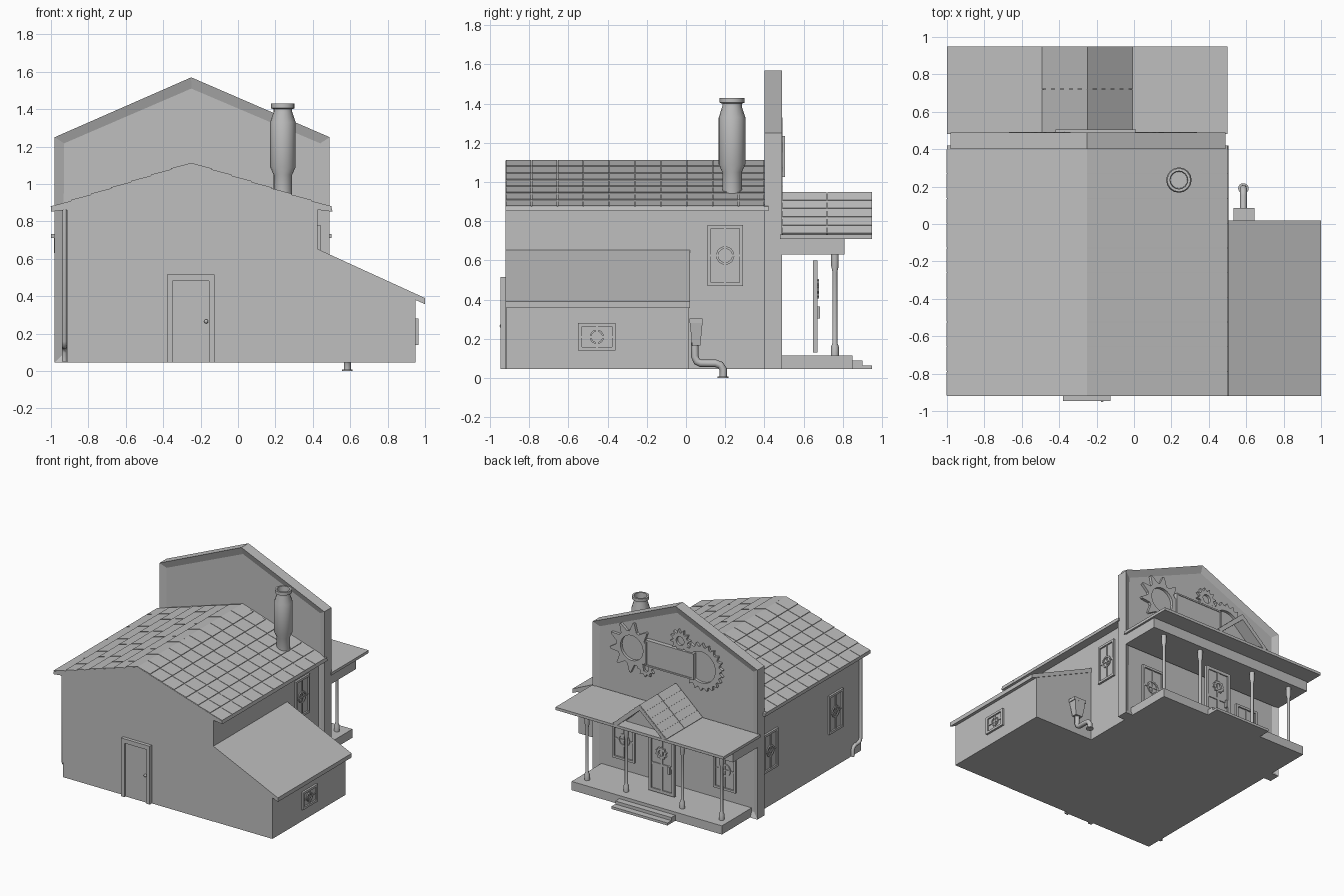
import bpy, bmesh
from math import sin, cos, pi, radians
from mathutils import Matrix, Vector

old = bpy.data.objects.get("Cube")
if old:
    bpy.data.objects.remove(old, do_unlink=True)

mat = bpy.data.materials.new("plain_grey")
mat.use_nodes = True
grey = (0.52, 0.52, 0.52, 1)
mat.diffuse_color = grey
mat.node_tree.nodes["Principled BSDF"].inputs["Base Color"].default_value = grey


def finish(name, bm, matrix=None, smooth=False):
    if matrix:
        bm.transform(matrix)
    bmesh.ops.recalc_face_normals(bm, faces=bm.faces)
    me = bpy.data.meshes.new(name)
    bm.to_mesh(me)
    bm.free()
    me.materials.append(mat)
    ob = bpy.data.objects.new(name, me)
    bpy.context.collection.objects.link(ob)
    if smooth:
        bpy.ops.object.select_all(action='DESELECT')
        ob.select_set(True)
        bpy.context.view_layer.objects.active = ob
        bpy.ops.object.shade_smooth_by_angle(angle=radians(35))
    return ob


def add_box(bm, x0, x1, y0, y1, z0, z1, matrix=None):
    m = Matrix.Translation(((x0 + x1) / 2, (y0 + y1) / 2, (z0 + z1) / 2))
    m = m @ Matrix.Diagonal((x1 - x0, y1 - y0, z1 - z0, 1))
    bmesh.ops.create_cube(bm, size=1, matrix=(matrix @ m) if matrix else m)


def box(name, *dims):
    bm = bmesh.new()
    add_box(bm, *dims)
    return finish(name, bm)


def prism_mesh(pts, y0, y1):
    bm = bmesh.new()
    face = bm.faces.new([bm.verts.new((x, y0, z)) for x, z in pts])
    new = bmesh.ops.extrude_face_region(bm, geom=[face])["geom"]
    bmesh.ops.translate(bm, vec=(0, y1 - y0, 0),
                        verts=[v for v in new if isinstance(v, bmesh.types.BMVert)])
    bmesh.ops.recalc_face_normals(bm, faces=bm.faces)
    return bm


def prism(name, pts, y0, y1):
    return finish(name, prism_mesh(pts, y0, y1))


def lathe(name, profile, sides, loc):
    bm = bmesh.new()
    vs = [bm.verts.new((r, 0, z)) for r, z in profile]
    es = [bm.edges.new(p) for p in zip(vs, vs[1:])]
    bmesh.ops.spin(bm, geom=vs + es, cent=(0, 0, 0), axis=(0, 0, 1),
                   angle=2 * pi, steps=sides)
    bmesh.ops.remove_doubles(bm, verts=bm.verts, dist=1e-4)
    return finish(name, bm, Matrix.Translation(loc), True)


def add_gear(bm, x, z, y0, y1, tip, root, hole, teeth):
    # Ring whose outer edge steps between root and tip radius
    n = teeth * 4
    loops = []
    for y in (y0, y1):
        for inner in (False, True):
            loop = []
            for i in range(n):
                a = 2 * pi * (i + (0.3 if i % 4 == 2 else 0) - (0.3 if i % 4 == 3 else 0)) / n
                r = hole if inner else (tip if i % 4 > 1 else root)
                loop.append(bm.verts.new((x + r * cos(a), y, z + r * sin(a))))
            loops.append(loop)
    for a, b in ((0, 1), (1, 3), (3, 2), (2, 0)):
        for i in range(n):
            j = (i + 1) % n
            bm.faces.new((loops[a][i], loops[a][j], loops[b][j], loops[b][i]))


def gear(name, *args):
    bm = bmesh.new()
    add_gear(bm, *args)
    return finish(name, bm)


def add_frame(bm, w, h, t, depth):
    # Three-dimensional rectangular border facing +y, centred on the origin
    for s in (-1, 1):
        a, b = sorted((s * w / 2, s * (w / 2 - t)))
        add_box(bm, a, b, 0, depth, -h / 2, h / 2)
        a, b = sorted((s * h / 2, s * (h / 2 - t)))
        add_box(bm, -w / 2 + t, w / 2 - t, 0, depth, a, b)


def window(name, loc, w, h, turn):
    bm = bmesh.new()
    add_frame(bm, w, h, 0.018, 0.016)
    add_box(bm, -w / 2, w / 2, 0, 0.004, -h / 2, h / 2)
    add_box(bm, -0.005, 0.005, 0, 0.01, -h / 2, h / 2)
    add_box(bm, -w / 2, w / 2, 0, 0.01, -0.005, 0.005)
    r = min(w, h) * 0.26
    add_gear(bm, 0, 0, 0, 0.012, r, r, r * 0.75, 6)
    return finish(name, bm, Matrix.Translation(loc) @ Matrix.Rotation(radians(turn), 4, 'Z'))


def tiles(name, eave, ridge, y0, y1, rows, cols):
    # Thin courses laid up the slope, each one slightly tilted
    e, r = Vector((eave[0], 0, eave[1])), Vector((ridge[0], 0, ridge[1]))
    d = (r - e).normalized()
    n = Vector((-d.z, 0, d.x))
    n = n if n.z > 0 else -n
    slope = Matrix((d, (0, 1, 0), n)).transposed().to_4x4()
    slope.translation = e
    step, wide = (r - e).length / rows, (y1 - y0) / cols
    bm = bmesh.new()
    for i in range(rows):
        tilt = slope @ Matrix.Translation((i * step, 0, 0)) @ Matrix.Rotation(0.05, 4, 'Y')
        for j in range(cols):
            add_box(bm, 0, step, y0 + j * wide + 0.002, y0 + (j + 1) * wide - 0.002,
                    -0.004, 0.006, tilt)
    return finish(name, bm)


def pipe(name, points, radius):
    cu = bpy.data.curves.new(name, 'CURVE')
    cu.dimensions = '3D'
    cu.bevel_depth, cu.bevel_resolution, cu.use_fill_caps = radius, 2, True
    sp = cu.splines.new('POLY')
    sp.points.add(len(points) - 1)
    for p, co in zip(sp.points, points):
        p.co = (*co, 1)
    cu.materials.append(mat)
    ob = bpy.data.objects.new(name, cu)
    bpy.context.collection.objects.link(ob)


MID, BASE = -0.25, 0.045

# Main house, side shed and their roofs
prism("house_walls", [(-0.915, BASE), (0.425, BASE), (0.425, 0.88), (MID, 1.09), (-0.915, 0.88)], -0.92, 0.42)
prism("main_roof", [(-1, 0.875), (MID, 1.11), (0.5, 0.875), (0.505, 0.852), (0.425, 0.862),
                    (MID, 1.075), (-0.915, 0.862), (-1, 0.852)], -0.92, 0.42)
prism("shed_walls", [(0.42, BASE), (0.95, BASE), (0.95, 0.40), (0.42, 0.63)], -0.918, 0.015)
prism("shed_roof", [(0.42, 0.655), (1, 0.39), (1, 0.357), (0.42, 0.62)], -0.92, 0.02)
for side, x in (("left", 0.5), ("right", -1)):
    tiles("roof_tiles_" + side, (x, 0.875), (MID, 1.112), -0.92, 0.4, 7, 10)

# Tall gabled facade with a recessed panel on both sides
bm = prism_mesh([(-0.98, BASE), (0.49, BASE), (0.49, 1.25), (MID, 1.57), (-0.98, 1.25)], 0.4, 0.49)
for f in [f for f in bm.faces if abs(f.normal.y) > 0.9]:
    bmesh.ops.inset_region(bm, faces=[f], thickness=0.06, depth=0)
    bmesh.ops.translate(bm, verts=f.verts, vec=f.normal * -0.02)
finish("facade", bm)

# Gear ornaments and blank sign board
gear("large_spiked_gear", 0.14, 1.13, 0.465, 0.492, 0.2, 0.135, 0.1, 10)
gear("small_low_gear", 0.02, 1.0, 0.465, 0.49, 0.075, 0.055, 0.03, 10)
gear("small_top_gear", -0.29, 1.3, 0.465, 0.49, 0.09, 0.065, 0.035, 12)
gear("large_fine_gear", -0.48, 1.14, 0.465, 0.492, 0.19, 0.165, 0.125, 22)
box("sign_board", -0.41, 0, 0.465, 0.5, 1.03, 1.23)
bm = bmesh.new()
add_frame(bm, 0.43, 0.21, 0.012, 0.04)
finish("sign_border", bm, Matrix.Translation((-0.205, 0.465, 1.13)))

# Porch floor, steps, canopy and entrance gable
box("porch_floor", -0.915, 0.425, 0.46, 0.85, BASE, 0.115)
box("upper_step", MID - 0.25, MID + 0.25, 0.84, 0.9, BASE, 0.09)
box("lower_step", MID - 0.25, MID + 0.25, 0.84, 0.95, BASE, 0.065)
box("porch_roof", -1, 0.5, 0.48, 0.95, 0.71, 0.732)
box("porch_beam", -0.985, 0.485, 0.48, 0.81, 0.63, 0.712)
prism("porch_gable_wall", [(MID - 0.2, 0.725), (MID + 0.2, 0.725), (MID, 0.91)], 0.48, 0.85)
prism("porch_gable_roof", [(MID - 0.235, 0.735), (MID, 0.945), (MID + 0.235, 0.735),
                           (MID + 0.2, 0.73), (MID, 0.905), (MID - 0.2, 0.73)], 0.48, 0.95)
for side, s in (("left", 1), ("right", -1)):
    tiles("gable_tiles_" + side, (MID + s * 0.237, 0.735), (MID, 0.947), 0.49, 0.95, 5, 2)

# Porch columns
for i, off in enumerate((-0.6, -0.25, 0.25, 0.6)):
    lathe(f"porch_column_{i + 1}",
          [(0, 0.115), (0.02, 0.115), (0.02, 0.16), (0.012, 0.18), (0.012, 0.54),
           (0.019, 0.57), (0.019, 0.63), (0, 0.63)], 12, (MID + off, 0.76, 0))

# Entrance door with panels, gear ornament and handle
bm = bmesh.new()
add_box(bm, -0.115, 0.115, 0, 0.015, -0.235, 0.235)
add_frame(bm, 0.23, 0.47, 0.025, 0.024)
add_box(bm, -0.09, 0.09, 0, 0.022, -0.02, 0.0)
add_box(bm, -0.01, 0.01, 0, 0.022, -0.21, 0.21)
add_gear(bm, 0, 0.09, 0, 0.03, 0.05, 0.04, 0.025, 10)
add_box(bm, -0.08, -0.065, 0, 0.035, -0.06, 0.0)
finish("entrance_door", bm, Matrix.Translation((MID, 0.648, 0.365)))

# Plain rear door with frame and knob
box("plain_door", -0.35, -0.155, -0.932, -0.91, BASE, 0.48)
bm = bmesh.new()
for x in (-0.38, -0.155):
    add_box(bm, x, x + 0.03, -0.947, -0.91, BASE, 0.515)
add_box(bm, -0.35, -0.155, -0.947, -0.91, 0.48, 0.515)
finish("plain_door_frame", bm)
bm = bmesh.new()
bmesh.ops.create_uvsphere(bm, u_segments=12, v_segments=8, radius=0.011)
finish("plain_door_knob", bm, Matrix.Translation((-0.17, -0.94, 0.265)), True)

# Windows
window("side_window", (0.425, 0.2, 0.625), 0.18, 0.31, -90)
window("shed_window", (0.95, -0.455, 0.21), 0.19, 0.14, -90)
for i, y in enumerate((0.24, -0.59)):
    window(f"wall_window_{i + 1}", (-0.915, y, 0.49), 0.18, 0.31, 90)
for i, x in enumerate((0.22, -0.68)):
    window(f"porch_window_{i + 1}", (x, 0.47, 0.36), 0.2, 0.32, 0)

# Chimney with an open collar
lathe("chimney", [(0, 0.92), (0.05, 0.92), (0.05, 1.05), (0.068, 1.09), (0.068, 1.33), (0.05, 1.385),
                  (0.05, 1.4), (0.063, 1.405), (0.063, 1.43), (0.048, 1.43), (0.045, 1.36), (0, 1.36)],
      16, (0.24, 0.235, 0))

# Rain hopper with bent outlet pipe and ground flange
bm = bmesh.new()
bmesh.ops.create_cone(bm, segments=4, radius1=0.045, radius2=0.07, depth=0.12, cap_ends=True,
                      matrix=Matrix.Rotation(pi / 4, 4, 'Z'))
add_box(bm, -0.055, 0.055, -0.05, 0.05, 0.055, 0.08)
finish("rain_hopper", bm, Matrix.Translation((0.588, 0.052, 0.225)) @ Matrix.Diagonal((1, 0.66, 1, 1)))
pipe("hopper_pipe", [(0.585, y, z) for y, z in ((0.045, 0.18), (0.045, 0.11), (0.055, 0.085), (0.075, 0.075),
     (0.15, 0.075), (0.175, 0.067), (0.19, 0.045), (0.19, 0.0))], 0.019)
lathe("pipe_flange", [(0, 0), (0.028, 0), (0.028, 0.008), (0, 0.008)], 16, (0.585, 0.19, 0))

# Corner downpipe with bent foot
pipe("corner_downpipe", [(-0.928, y, z) for y, z in ((-0.9, 0.87), (-0.9, 0.16), (-0.89, 0.14), (-0.87, 0.13),
     (-0.83, 0.13), (-0.81, 0.12), (-0.8, 0.1), (-0.8, 0.05))], 0.014)
